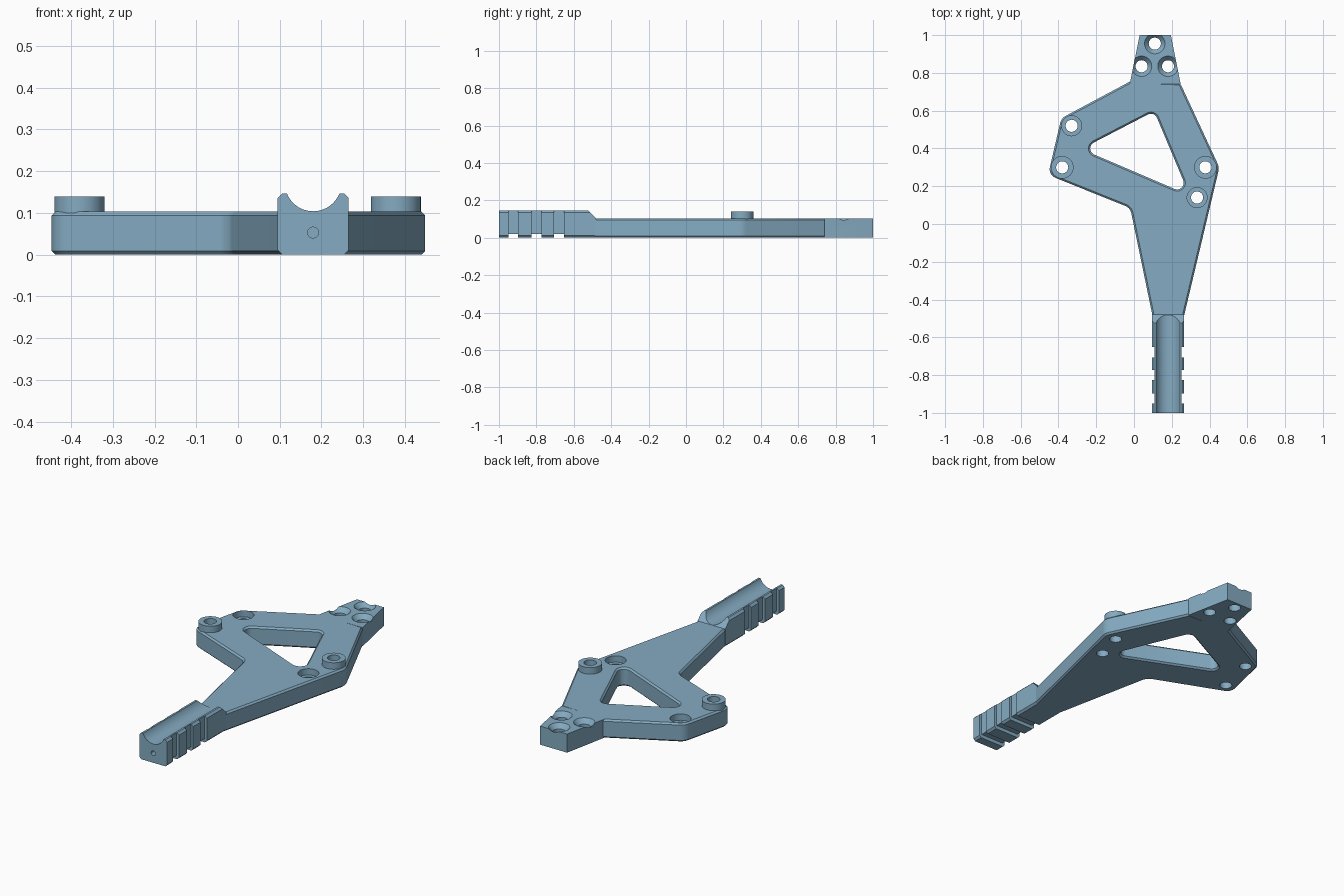
import bpy, bmesh, math
from mathutils import Vector, Matrix

if "Cube" in bpy.data.objects:
    bpy.data.objects.remove(bpy.data.objects["Cube"])

T = 0.103          # plate thickness
GRIP_TOP = 0.147   # height of the raised grip
GX = 0.18          # grip centre line

steel = bpy.data.materials.new("blue grey")
steel.diffuse_color = (0.233, 0.407, 0.538, 1)
steel.use_nodes = True
steel.node_tree.nodes["Principled BSDF"].inputs["Base Color"].default_value = steel.diffuse_color


def finish(name, bm):
    bmesh.ops.recalc_face_normals(bm, faces=bm.faces)
    me = bpy.data.meshes.new(name)
    bm.to_mesh(me)
    bm.free()
    ob = bpy.data.objects.new(name, me)
    ob.data.materials.append(steel)
    bpy.context.collection.objects.link(ob)
    return ob


def prism(name, pts, direction):
    """Extrude a planar loop of 3D points."""
    bm = bmesh.new()
    face = bm.faces.new([bm.verts.new(p) for p in pts])
    ext = bmesh.ops.extrude_face_region(bm, geom=[face])
    moved = [g for g in ext["geom"] if isinstance(g, bmesh.types.BMVert)]
    bmesh.ops.translate(bm, verts=moved, vec=direction)
    return finish(name, bm)


def slab(name, pts, z0, z1):
    return prism(name, [(x, y, z0) for x, y in pts], (0, 0, z1 - z0))


def box(x0, x1, y0, y1, z0, z1):
    return slab("cutter", [(x0, y0), (x1, y0), (x1, y1), (x0, y1)], z0, z1)


def cone(name, x, y, z0, z1, r0, r1):
    bm = bmesh.new()
    bmesh.ops.create_cone(bm, cap_ends=True, segments=40, radius1=r0, radius2=r1,
                          depth=z1 - z0, matrix=Matrix.Translation((x, y, (z0 + z1) / 2)))
    return finish(name, bm)


def apply(ob, kind, **props):
    mod = ob.modifiers.new(kind.lower(), kind)
    for key, val in props.items():
        setattr(mod, key, val)
    bpy.context.view_layer.objects.active = ob
    bpy.ops.object.modifier_apply(modifier=mod.name)


def cut(ob, cutter):
    apply(ob, 'BOOLEAN', operation='DIFFERENCE', solver='EXACT', object=cutter)
    bpy.data.objects.remove(cutter)


def fillet(corners, n=8):
    """Round each (x, y, radius) corner of a closed outline."""
    out = []
    for i, (x, y, r) in enumerate(corners):
        p = Vector((x, y))
        if r == 0:
            out.append(p)
            continue
        a = (Vector(corners[i - 1][:2]) - p).normalized()
        b = (Vector(corners[(i + 1) % len(corners)][:2]) - p).normalized()
        half = a.angle(b) / 2
        c = p + (a + b).normalized() * r / math.sin(half)
        u = p + a * r / math.tan(half) - c
        v = p + b * r / math.tan(half) - c
        total = u.angle(v)
        for k in range(n + 1):
            t = k / n
            out.append(c + (u * math.sin((1 - t) * total) + v * math.sin(t * total)) / math.sin(total))
    return out


# Main plate: rounded outline, triangular window, chamfered rims
plate = slab("plate", fillet([
    (-0.02, 0.755, 0), (-0.385, 0.56, 0.06), (-0.455, 0.26, 0.05), (-0.02, 0.085, 0.05),
    (0.105, -0.52, 0), (0.257, -0.52, 0), (0.452, 0.30, 0.07), (0.245, 0.745, 0)]), 0, T)
cut(plate, slab("cutter", fillet([
    (0.107, 0.597, 0.035), (-0.279, 0.397, 0.035), (0.294, 0.152, 0.035)]), -0.1, 0.3))
apply(plate, 'BEVEL', width=0.009, segments=1, limit_method='ANGLE', angle_limit=math.radians(60))

# Mounting tip at the back
tip = slab("mounting_tip", [(-0.02, 0.74), (0.245, 0.74), (0.245, 0.75), (0.195, 1.0),
                            (0.03, 1.0), (-0.02, 0.755)], 0, T)

# Grip: chamfered bar with a round channel along its top
HW, C, OPEN = 0.085, 0.011, 0.063
depth = GRIP_TOP - T - 0.001
R = (OPEN ** 2 + depth ** 2) / (2 * depth)
a0 = math.asin(OPEN / R)
section = [(-HW + C, 0), (HW - C, 0), (HW, C), (HW, GRIP_TOP - C), (HW - C, GRIP_TOP)]
for k in range(25):
    a = a0 * (1 - k / 12)
    section.append((R * math.sin(a), T + 0.001 + R - R * math.cos(a)))
section += [(-HW + C, GRIP_TOP), (-HW, GRIP_TOP - C), (-HW, C)]
grip = prism("grip", [(GX + x, -1, z) for x, z in section], (0, 0.52, 0))

# Sloped end where the grip meets the plate
cut(grip, prism("cutter", [(0, -0.48, T), (0, -0.425, T + 0.055), (0, -0.425, 0.25),
                           (0, -0.627, 0.25)], (0.4, 0, 0)))
# Three notches around the sides and underside
for y0, y1 in ((-0.95, -0.897), (-0.827, -0.772), (-0.707, -0.652)):
    for s in (-1, 1):
        edge = sorted((GX + s * (HW - 0.014), GX + s * 0.2))
        cut(grip, box(edge[0], edge[1], y0, y1, -0.1, 0.3))
    cut(grip, box(-0.1, 0.5, y0, y1, -0.1, 0.02))
# Small hole in the front end
pin = cone("cutter", 0, 0, -0.1, 0.1, 0.013, 0.013)
pin.rotation_euler.x = math.pi / 2
pin.location = (GX, -1, 0.053)
bpy.context.view_layer.update()
cut(grip, pin)

# Raised bosses with through holes
for name, x, y in (("left_boss", -0.38, 0.30), ("right_boss", 0.378, 0.30)):
    boss = cone(name, x, y, T - 0.02, 0.139, 0.06, 0.06)
    for part in (boss, plate):
        cut(part, cone("cutter", x, y, -0.1, 0.3, 0.032, 0.032))

# Counterbored holes in the plate
for x, y in ((-0.33, 0.52), (0.334, 0.14)):
    cut(plate, cone("cutter", x, y, -0.1, 0.3, 0.032, 0.032))
    cut(plate, cone("cutter", x, y, T - 0.035, 0.3, 0.053, 0.053))

# Countersunk holes in the tip
for x, y in ((0.11, 0.955), (0.04, 0.835), (0.18, 0.835)):
    cut(tip, cone("cutter", x, y, -0.1, 0.3, 0.032, 0.032))
    cut(tip, cone("cutter", x, y, T - 0.025, T + 0.001, 0.032, 0.055))

# Smooth the round surfaces, keep the edges crisp
for ob in bpy.context.scene.objects:
    bpy.ops.object.select_all(action='DESELECT')
    ob.select_set(True)
    bpy.context.view_layer.objects.active = ob
    bpy.ops.object.shade_smooth_by_angle(angle=math.radians(30))
